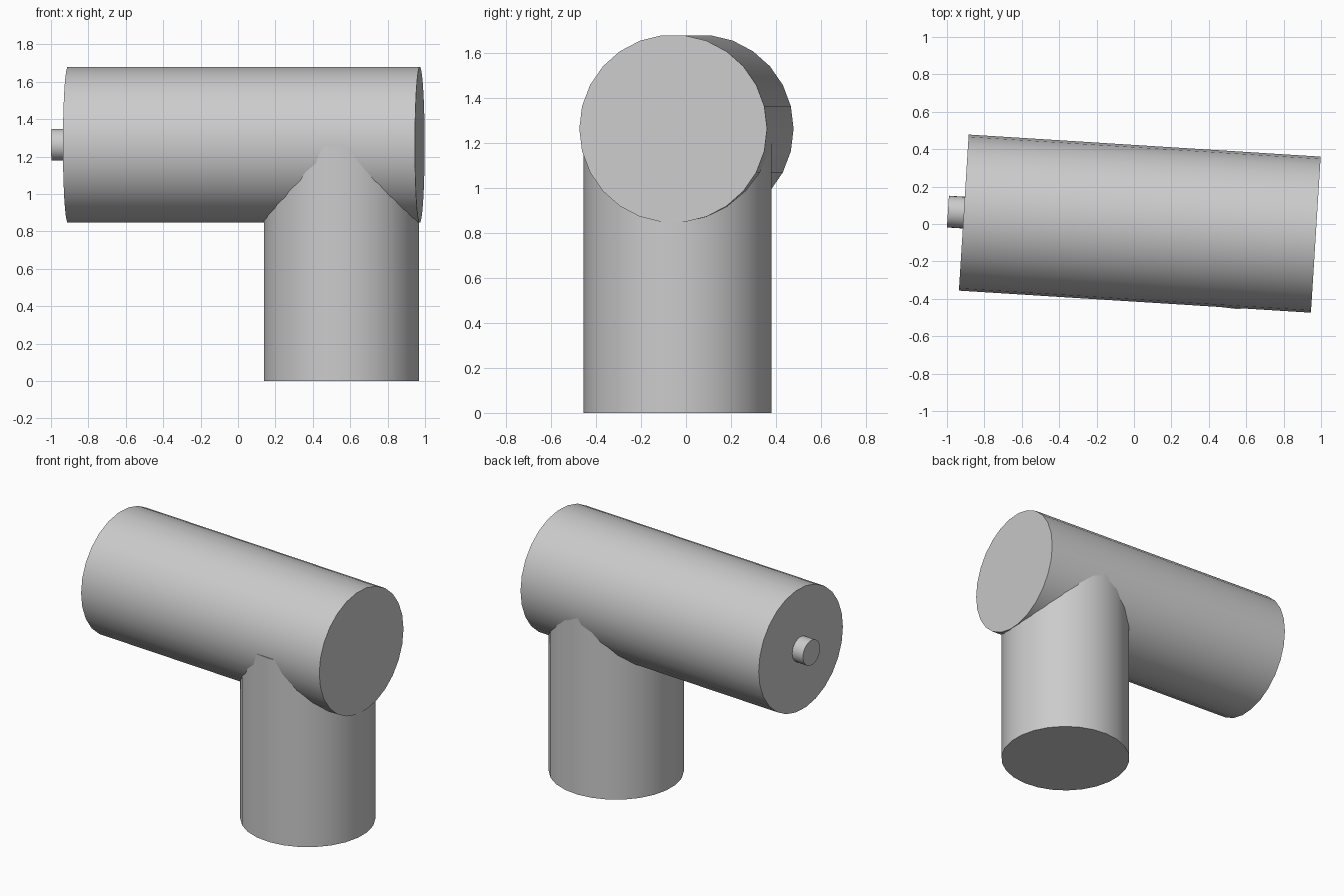
import bpy
import math
from mathutils import Vector

cube = bpy.data.objects.get("Cube")
if cube:
    bpy.data.objects.remove(cube, do_unlink=True)

SIDES = 26
RADIUS = 0.418
AXIS_Z = 1.263

grey = bpy.data.materials.new("light_grey")
grey.use_nodes = True
colour = (0.6, 0.6, 0.6, 1)
grey.diffuse_color = colour
grey.node_tree.nodes["Principled BSDF"].inputs["Base Color"].default_value = colour


def cylinder(name, start, end, radius):
    """Smooth-sided cylinder running between two points."""
    start, end = Vector(start), Vector(end)
    axis = end - start
    tilt = math.atan2(math.hypot(axis.x, axis.y), axis.z)
    turn = math.atan2(axis.y, axis.x)
    bpy.ops.mesh.primitive_cylinder_add(
        vertices=SIDES, radius=radius, depth=axis.length,
        location=(start + end) / 2, rotation=(0, tilt, turn))
    obj = bpy.context.object
    obj.name = name
    obj.data.materials.append(grey)
    bpy.ops.object.shade_smooth_by_angle(angle=math.radians(30))


# Long barrel, turned slightly about the vertical
back_end = Vector((-0.91, 0.061, AXIS_Z))
front_end = Vector((0.972, -0.057, AXIS_Z))
cylinder("barrel", back_end, front_end, RADIUS)

# Upright post reaching the middle of the barrel
cylinder("post", (0.553, -0.037, 0), (0.553, -0.037, AXIS_Z - 0.01), RADIUS)

# Short pin on the end of the barrel
out = (back_end - front_end).normalized()
cylinder("end_pin", back_end - out * 0.05, back_end + out * 0.085, 0.085)
